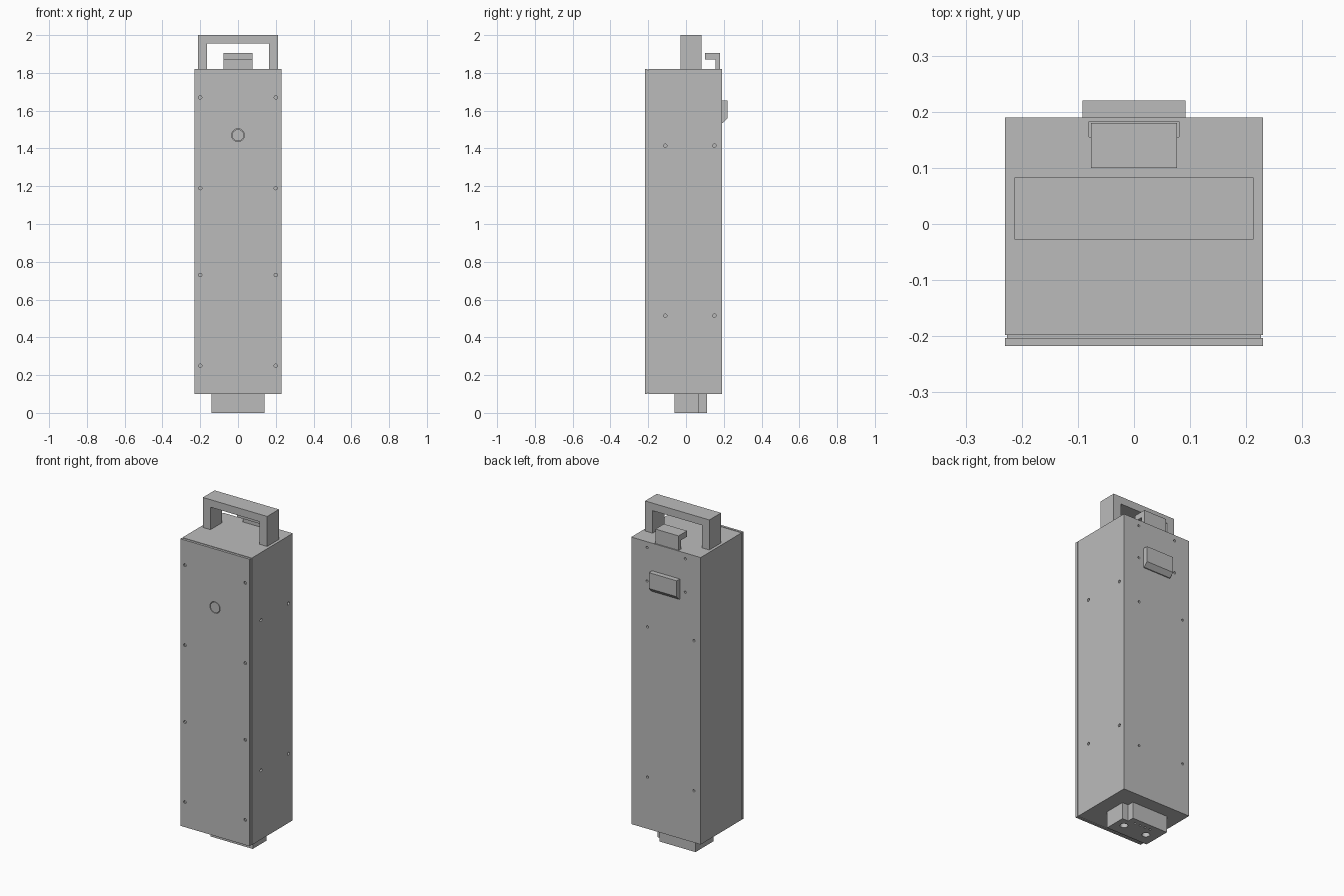
import bpy, bmesh, math
from mathutils import Matrix, Vector

if "Cube" in bpy.data.objects:
    bpy.data.objects.remove(bpy.data.objects["Cube"])

grey = bpy.data.materials.new("plain grey")
grey.use_nodes = True
GREY = (0.5, 0.5, 0.5, 1)
grey.diffuse_color = GREY
grey.node_tree.nodes["Principled BSDF"].inputs["Base Color"].default_value = GREY


def finish(name, bm):
    bmesh.ops.recalc_face_normals(bm, faces=bm.faces)
    mesh = bpy.data.meshes.new(name)
    bm.to_mesh(mesh)
    bm.free()
    mesh.materials.append(grey)
    ob = bpy.data.objects.new(name, mesh)
    bpy.context.collection.objects.link(ob)
    return ob


def add_box(bm, lo, hi):
    lo, hi = Vector(lo), Vector(hi)
    m = Matrix.Translation((lo + hi) / 2) @ Matrix.Diagonal((*(hi - lo), 1))
    bmesh.ops.create_cube(bm, size=1, matrix=m)


def add_cyl(bm, at, axis, r, depth, n=12):
    turn = Vector((0, 0, 1)).rotation_difference(Vector(axis)).to_matrix().to_4x4()
    bmesh.ops.create_cone(bm, cap_ends=True, segments=n, radius1=r, radius2=r,
                          depth=depth, matrix=Matrix.Translation(at) @ turn)


def box(name, lo, hi):
    bm = bmesh.new()
    add_box(bm, lo, hi)
    return finish(name, bm)


def prism(name, outline, axis, start, end):
    """Extrude a flat outline along x, y or z."""
    bm = bmesh.new()
    verts = []
    for p in outline:
        co = list(p)
        co.insert(axis, start)
        verts.append(bm.verts.new(co))
    face = bm.faces.new(verts)
    out = bmesh.ops.extrude_face_region(bm, geom=[face])
    move = Vector((0, 0, 0))
    move[axis] = end - start
    bmesh.ops.translate(bm, vec=move,
                        verts=[v for v in out["geom"] if isinstance(v, bmesh.types.BMVert)])
    return finish(name, bm)


def cut(ob, bm):
    """Subtract the helper shapes and bake the result."""
    cutter = finish("cutter", bm)
    cutter.hide_render = True
    mod = ob.modifiers.new("holes", "BOOLEAN")
    mod.operation, mod.solver, mod.object = "DIFFERENCE", "EXACT", cutter
    bpy.context.view_layer.update()
    baked = bpy.data.meshes.new_from_object(
        ob.evaluated_get(bpy.context.evaluated_depsgraph_get()))
    ob.modifiers.clear()
    ob.data = baked
    bpy.data.objects.remove(cutter)


W, FRONT, BACK, LOW, TOP = 0.23, -0.2175, 0.19, 0.10, 1.82
SEAM_A, SEAM_B = -0.203, -0.198

# Main housing with screw holes in the back and one side
housing = box("housing", (-W, SEAM_B, LOW), (W, BACK, TOP))
bm = bmesh.new()
for z in (0.515, 1.415):
    for y in (-0.11, 0.15):
        add_cyl(bm, (W, y, z), (1, 0, 0), 0.009, 0.03)
for x, z in ((0.123, 0.41), (0.123, 1.31), (-0.185, 0.41), (-0.185, 1.31),
             (0.125, 1.585), (-0.128, 1.585), (0.125, 1.785), (-0.128, 1.785)):
    add_cyl(bm, (x, BACK, z), (0, 1, 0), 0.007, 0.03)
# Slot in the top that receives the hook
add_box(bm, (-0.08, 0.155, TOP - 0.01), (0.08, 0.183, TOP + 0.02))
cut(housing, bm)

# Thin seam, then the front cover with screw holes and button hole
box("cover_seam", (-W + 0.004, SEAM_A, LOW + 0.004), (W - 0.004, SEAM_B, TOP - 0.004))
cover = box("front_cover", (-W, FRONT, LOW), (W, SEAM_A, TOP))
bm = bmesh.new()
for x in (-0.2, 0.2):
    for z in (0.25, 0.73, 1.19, 1.67):
        add_cyl(bm, (x, FRONT, z), (0, 1, 0), 0.009, 0.016)
add_cyl(bm, (0, FRONT, 1.47), (0, 1, 0), 0.034, 0.02, 32)
cut(cover, bm)
bm = bmesh.new()
add_cyl(bm, (0, FRONT + 0.006, 1.47), (0, 1, 0), 0.031, 0.012, 32)
finish("front_button", bm)

# Carrying handle
prism("handle", [(-0.213, TOP), (-0.213, 2), (0.213, 2), (0.213, TOP),
                 (0.163, TOP), (0.163, 1.955), (-0.163, 1.955), (-0.163, TOP)],
      1, -0.028, 0.083)

# Hook on top
prism("top_hook", [(0.18, TOP - 0.01), (0.18, 1.905), (0.1, 1.905), (0.1, 1.87),
                   (0.155, 1.87), (0.155, TOP - 0.01)], 0, -0.077, 0.077)

# Chamfered block on the back
prism("back_block", [(BACK, 1.535), (0.196, 1.535), (0.22, 1.56), (0.22, 1.655),
                     (BACK, 1.655)], 0, -0.092, 0.092)

# Bottom connector with a notched corner, sockets and contacts
plug = prism("bottom_connector", [(-0.14, -0.06), (0.14, -0.06), (0.14, 0.07),
                                  (0.10, 0.07), (0.10, 0.11), (-0.14, 0.11)], 2, 0, LOW)
bm = bmesh.new()
for x in (-0.07, 0.085):
    add_cyl(bm, (x, 0.016, 0), (0, 0, 1), 0.022, 0.1, 24)
for i in range(4):
    add_cyl(bm, (0.055 - i * 0.035, 0.075, 0), (0, 0, 1), 0.006, 0.04)
cut(plug, bm)
